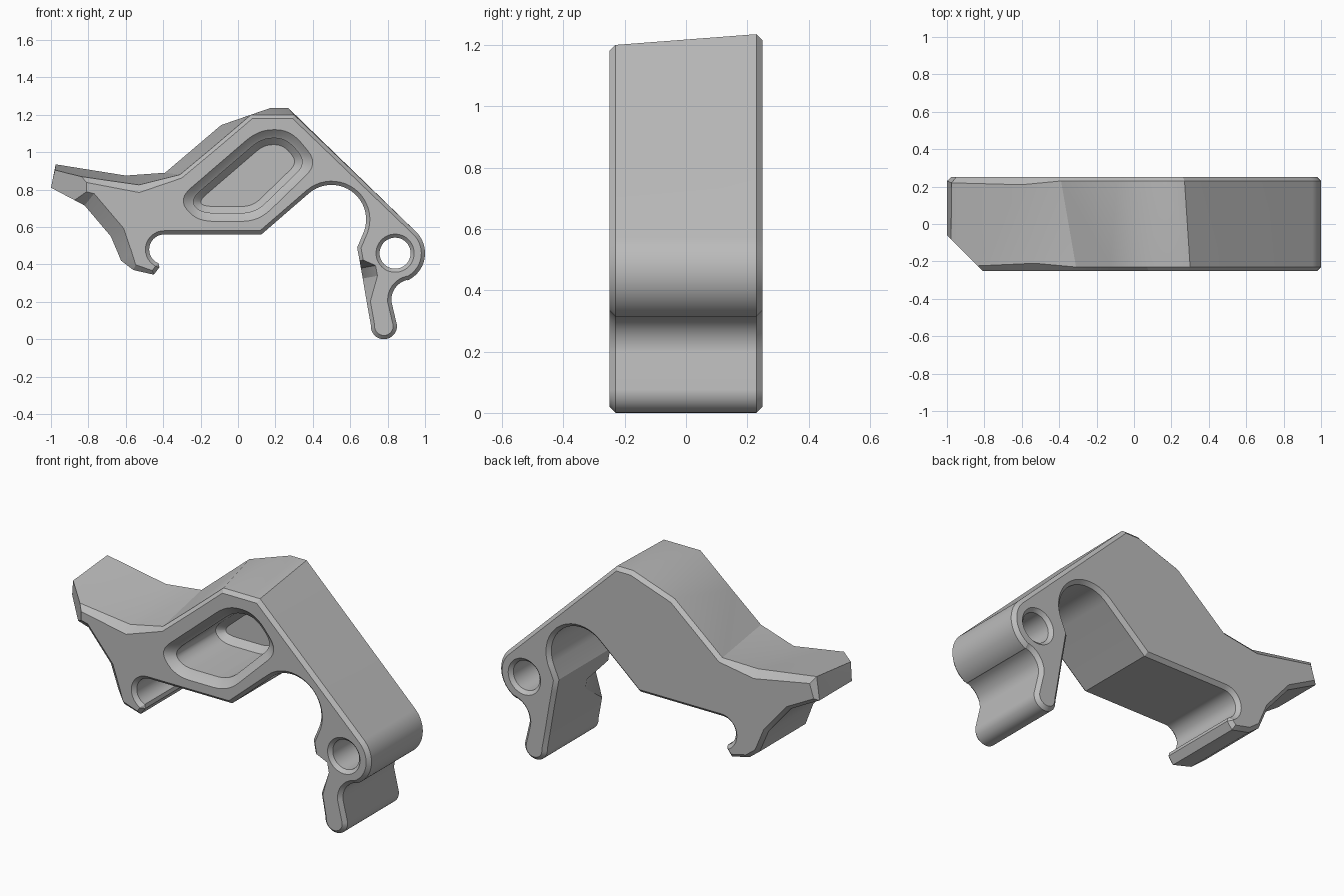
import bpy, bmesh, math
from mathutils import Vector

if "Cube" in bpy.data.objects:
    bpy.data.objects.remove(bpy.data.objects["Cube"])

HALF = 0.25

metal = bpy.data.materials.new("plain grey metal")
metal.use_nodes = True
grey = (0.5, 0.5, 0.5, 1)
metal.diffuse_color = grey
metal.node_tree.nodes["Principled BSDF"].inputs["Base Color"].default_value = grey


def arc(cx, cz, r, start, end, n):
    angles = [math.radians(start + (end - start) * i / n) for i in range(n + 1)]
    return [(cx + r * math.cos(a), cz + r * math.sin(a)) for a in angles]


def inset(points, widths):
    """Mitred inset of a clockwise outline, with one width per point."""
    result = []
    for i, p in enumerate(points):
        p = Vector(p)
        a = (p - Vector(points[i - 1])).normalized()
        b = (Vector(points[(i + 1) % len(points)]) - p).normalized()
        na, nb = Vector((a.y, -a.x)), Vector((b.y, -b.x))
        result.append(p + (na + nb) * widths[i] / max(1 + na.dot(nb), 0.4))
    return result


def rounded(points, r, n=6):
    """Soften every corner with a curve that never passes the middle of an edge."""
    result = []
    for i, p in enumerate(points):
        p = Vector(p)
        before = Vector(points[i - 1]) - p
        after = Vector(points[(i + 1) % len(points)]) - p
        a = p + before.normalized() * min(r, before.length * 0.45)
        b = p + after.normalized() * min(r, after.length * 0.45)
        for k in range(n + 1):
            t = k / n
            result.append(a * (1 - t) ** 2 + p * 2 * t * (1 - t) + b * t * t)
    return result


def add_ring(points, depths):
    return [bm.verts.new((p[0], y, p[1])) for p, y in zip(points, depths)]


def flat_ring(points, depth):
    return add_ring(points, [depth] * len(points))


def bridge(rings):
    for a, b in zip(rings, rings[1:]):
        for i in range(len(a)):
            j = (i + 1) % len(a)
            bm.faces.new((a[i], a[j], b[j], b[i]))


def fill_between(rings, normal):
    """Flat cap bounded by the first ring, with the other rings left open."""
    edges = [bm.edges.get((r[i - 1], r[i])) for r in rings for i in range(len(r))]
    bmesh.ops.triangle_fill(bm, use_beauty=True, edges=edges, normal=normal)


# Upper edge, from the tail to the hump, differs between front and back
top_front = [(-0.98, 0.89), (-0.53, 0.825), (-0.31, 0.88), (-0.13, 1.03), (0.07, 1.2), (0.3, 1.2)]
top_back = [(-0.975, 0.935), (-0.6, 0.875), (-0.39, 0.89), (-0.09, 1.145), (0.17, 1.235), (0.27, 1.235)]

# Shared edge: lug and foot, inner side of the leg, arch, belly and hook, tail
lug_and_foot = (arc(0.84, 0.46, 0.16, 45, -65, 22) + arc(0.93, 0.21, 0.11, 105, 185, 10)
                + arc(0.78, 0.07, 0.07, 5, -185, 16) + [(0.688, 0.2)])
leg_relief = [(0.667, 0.325), (0.657, 0.38)]
arch_and_hook = ([(0.65, 0.42), (0.637, 0.49)]
                 + arc(0.5, 0.64, 0.185, -20, 130, 20) + [(0.125, 0.56)]
                 + arc(-0.395, 0.48, 0.08, 90, 248, 14)
                 + [(-0.42, 0.385), (-0.45, 0.345)])
under_tail = [(-0.56, 0.37), (-0.625, 0.42), (-0.68, 0.55), (-0.82, 0.715), (-1.0, 0.81)]

shared = lug_and_foot + leg_relief + arch_and_hook + under_tail
front = top_front + shared
back = top_back + shared

# Rim widths: broad along the tail, and a deep wedge relief in the leg
rim = 0.02
before_relief = [rim] * (4 + len(lug_and_foot))
after_relief = [rim] * len(arch_and_hook) + [0.03, 0.07, 0.08, 0.08, 0.03]
front_width = [rim, 0.04] + before_relief + [0.08, 0.08] + after_relief
front_drop = [rim, 0.04] + before_relief + [0.2, 0.2] + after_relief
back_width = [0.03, 0.04] + [rim] * (len(back) - 2)

bm = bmesh.new()

# Outer body
body_rings = [
    flat_ring(inset(front, front_width), -HALF),
    add_ring(front, [d - HALF for d in front_drop]),
    add_ring(back, [HALF - w for w in back_width]),
    flat_ring(inset(back, back_width), HALF),
]
bridge(body_rings)

# Blind pocket with a chamfered mouth and floor
hexagon = [(-0.32, 0.75), (0.11, 1.12), (0.28, 1.12), (0.43, 0.94), (0.11, 0.63), (-0.22, 0.63)]
pocket_rings = [
    flat_ring(rounded(inset(hexagon, [width] * 6), radius), depth)
    for width, depth, radius in ((0, -HALF, 0.09), (0.03, -0.22, 0.08), (0.045, -0.21, 0.075),
                                 (0.045, 0.14, 0.075), (0.08, 0.175, 0.055))
]
bridge(pocket_rings)
bm.faces.new(pocket_rings[-1])

# Pivot hole, chamfered at both ends
hole_rings = [
    flat_ring(arc(0.84, 0.46, radius, 0, -352.5, 47), depth)
    for radius, depth in ((0.102, -HALF), (0.083, -0.231), (0.083, 0.231), (0.102, HALF))
]
bridge(hole_rings)

# Front and back faces
fill_between([body_rings[0], pocket_rings[0], hole_rings[0]], (0, -1, 0))
fill_between([body_rings[-1], hole_rings[-1]], (0, 1, 0))
bmesh.ops.triangulate(bm, faces=bm.faces[:])

# Diagonal trim across the front corner of the tail
bmesh.ops.bisect_plane(bm, geom=bm.verts[:] + bm.edges[:] + bm.faces[:], dist=1e-5,
                       plane_co=(-1, -0.06, 0), plane_no=Vector((-1, -1, 0)).normalized(),
                       clear_outer=True)
bmesh.ops.holes_fill(bm, edges=[e for e in bm.edges if e.is_boundary], sides=0)
bmesh.ops.recalc_face_normals(bm, faces=bm.faces[:])

mesh = bpy.data.meshes.new("lever_body")
bm.to_mesh(mesh)
bm.free()
mesh.materials.append(metal)
body = bpy.data.objects.new("lever_body", mesh)
bpy.context.collection.objects.link(body)

bpy.ops.object.select_all(action="DESELECT")
body.select_set(True)
bpy.context.view_layer.objects.active = body
bpy.ops.object.shade_smooth_by_angle(angle=math.radians(25))
